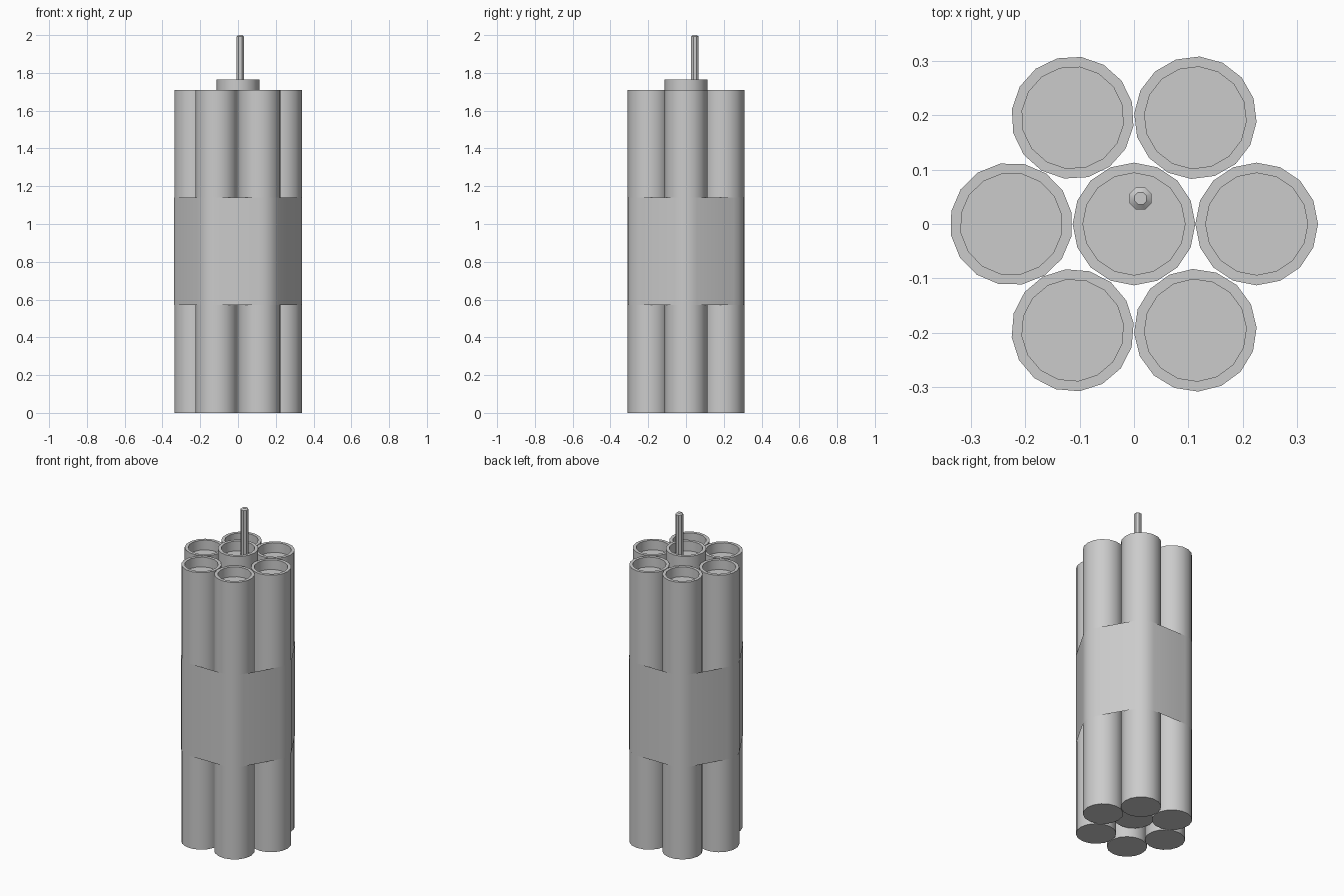
import bpy, bmesh
from math import cos, sin, pi, radians

cube = bpy.data.objects.get("Cube")
if cube:
    bpy.data.objects.remove(cube)

R, INNER, SPACING = 0.113, 0.094, 0.226
LENGTH, RECESS, RAISE = 1.71, 0.06, 0.055
SIDES = 16

grey = bpy.data.materials.new("plain_grey")
grey.use_nodes = True
colour = (0.6, 0.6, 0.6, 1)
grey.diffuse_color = colour
grey.node_tree.nodes["Principled BSDF"].inputs["Base Color"].default_value = colour


def finish(name, bm, angle=40):
    """Turn a bmesh into a smooth-shaded object."""
    bmesh.ops.recalc_face_normals(bm, faces=bm.faces)
    mesh = bpy.data.meshes.new(name)
    bm.to_mesh(mesh)
    bm.free()
    mesh.materials.append(grey)
    obj = bpy.data.objects.new(name, mesh)
    bpy.context.collection.objects.link(obj)
    bpy.ops.object.select_all(action="DESELECT")
    obj.select_set(True)
    bpy.context.view_layer.objects.active = obj
    bpy.ops.object.shade_smooth_by_angle(angle=radians(angle))
    return obj


def lathe(name, x, y, rings, sides, turn=0):
    """Stack rings of (radius, height) and cap both ends."""
    bm = bmesh.new()
    loops = []
    for r, z in rings:
        angles = [turn + 2 * pi * i / sides for i in range(sides)]
        loops.append([bm.verts.new((x + r * cos(a), y + r * sin(a), z)) for a in angles])
    for low, high in zip(loops, loops[1:]):
        for i in range(sides):
            j = (i + 1) % sides
            bm.faces.new((low[i], low[j], high[j], high[i]))
    bm.faces.new(loops[0][::-1])
    bm.faces.new(loops[-1])
    return finish(name, bm)


def stick(name, x, y, base, turn=0):
    """Solid tube with a recessed top."""
    top = base + LENGTH
    rings = [(R, base), (R, top), (INNER, top), (INNER, top - RECESS)]
    lathe(name, x, y, rings, SIDES, turn)


# Ring of six sticks around a raised middle one
stick("middle_stick", 0, 0, RAISE)
for k in range(6):
    a = k * pi / 3
    stick(f"outer_stick_{k + 1}", SPACING * cos(a), SPACING * sin(a), 0, -a / 15)

# Fuse standing in the middle stick
lathe("fuse", 0.012, 0.047,
      [(0.022, LENGTH + RAISE - RECESS), (0.022, 1.992), (0.012, 2.0)], 8, pi / 8)

# Tape band stretched around the bundle, rounded over each stick
bm = bmesh.new()
low, high = [], []
for k in range(6):
    a = k * pi / 3
    for step in range(-2, 3):
        b = a + step * pi / 12
        x = SPACING * cos(a) + (R + 0.001) * cos(b)
        y = SPACING * sin(a) + (R + 0.001) * sin(b)
        low.append(bm.verts.new((x, y, 0.57)))
        high.append(bm.verts.new((x, y, 1.14)))
for i in range(len(low)):
    j = (i + 1) % len(low)
    bm.faces.new((low[i], low[j], high[j], high[i]))
finish("tape_band", bm)
